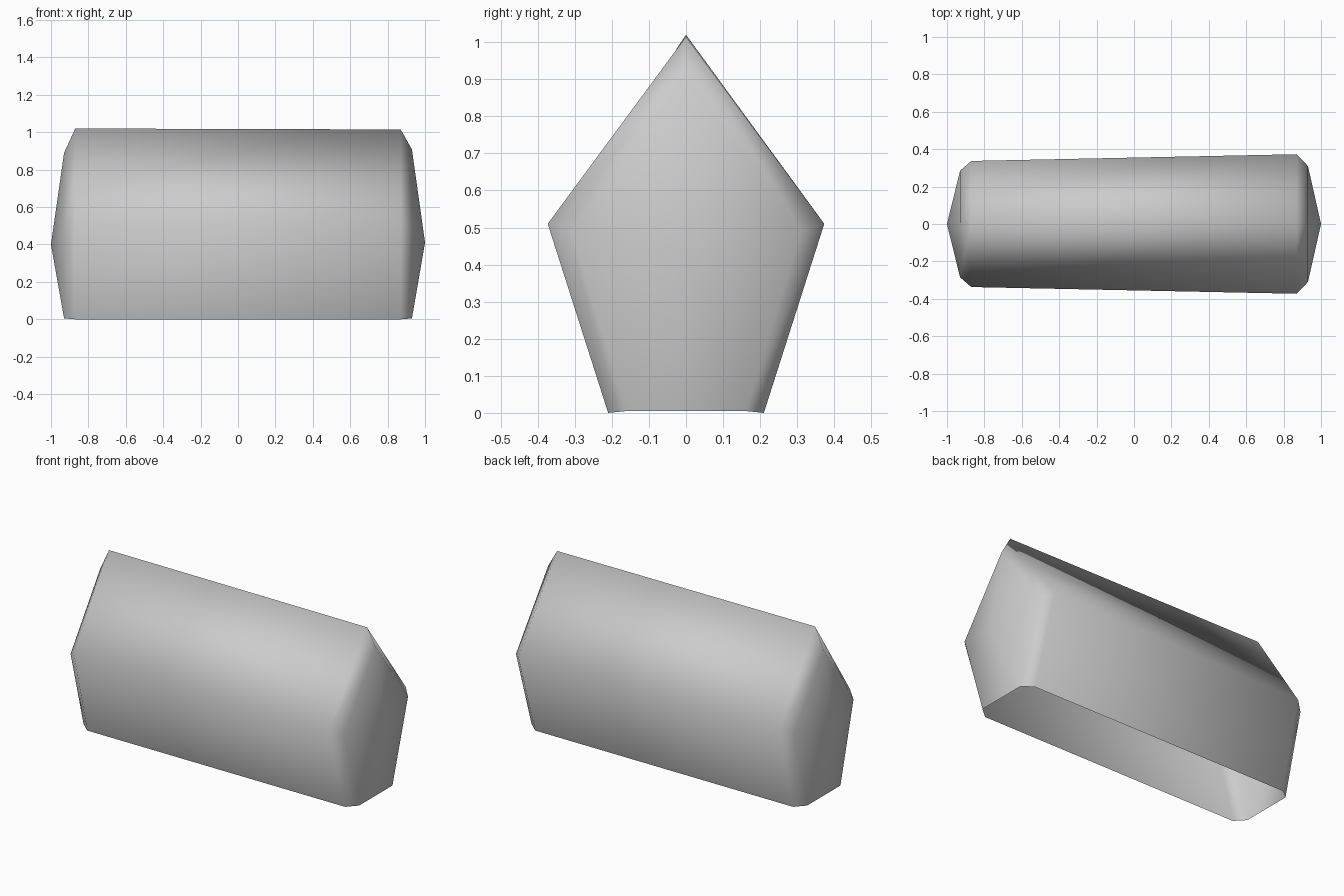
import bpy, bmesh, math

if "Cube" in bpy.data.objects:
    bpy.data.objects.remove(bpy.data.objects["Cube"])

# Plain grey for the whole shell
grey = bpy.data.materials.new("plain grey")
grey.diffuse_color = (0.6, 0.6, 0.6, 1)
grey.use_nodes = True
grey.node_tree.nodes["Principled BSDF"].inputs["Base Color"].default_value = grey.diffuse_color

bm = bmesh.new()


def ring(x, foot, foot_z, mid, mid_z, top):
    """Open five-point section, from the front foot over the ridge to the back foot."""
    pts = [(-foot, foot_z), (-mid, mid_z), (0, top), (mid, mid_z), (foot, foot_z)]
    return [bm.verts.new((x, y, z)) for y, z in pts]


# Sections: chamfered left end, long body, chamfered right end
rings = [
    ring(-0.93, 0.16, 0.005, 0.285, 0.48, 0.89),
    ring(-0.87, 0.21, 0.0, 0.337, 0.51, 1.02),
    ring(0.87, 0.21, 0.0, 0.373, 0.51, 1.015),
    ring(0.93, 0.16, 0.005, 0.31, 0.49, 0.908),
]
for a, b in zip(rings, rings[1:]):
    for i in range(4):
        bm.faces.new((a[i], b[i], b[i + 1], a[i + 1]))

# Shallow pointed ends, each a fan of triangles around a tip
for section, x, z in ((rings[0], -1, 0.40), (rings[-1], 1, 0.41)):
    tip = bm.verts.new((x, 0, z))
    for i in range(5):
        bm.faces.new((section[i], section[(i + 1) % 5], tip))

bmesh.ops.recalc_face_normals(bm, faces=bm.faces[:])
# The bottom is open, so make sure the ridge faces point outward
bm.normal_update()
if sum(f.normal.dot(f.calc_center_median() - rings[1][2].co * 0.5) for f in bm.faces) < 0:
    bmesh.ops.reverse_faces(bm, faces=bm.faces[:])

mesh = bpy.data.meshes.new("tent_shell")
bm.to_mesh(mesh)
bm.free()
mesh.materials.append(grey)
shell = bpy.data.objects.new("tent_shell", mesh)
bpy.context.collection.objects.link(shell)

# Smooth everywhere except the ridge
bpy.context.view_layer.objects.active = shell
shell.select_set(True)
bpy.ops.object.shade_smooth_by_angle(angle=math.radians(70))
